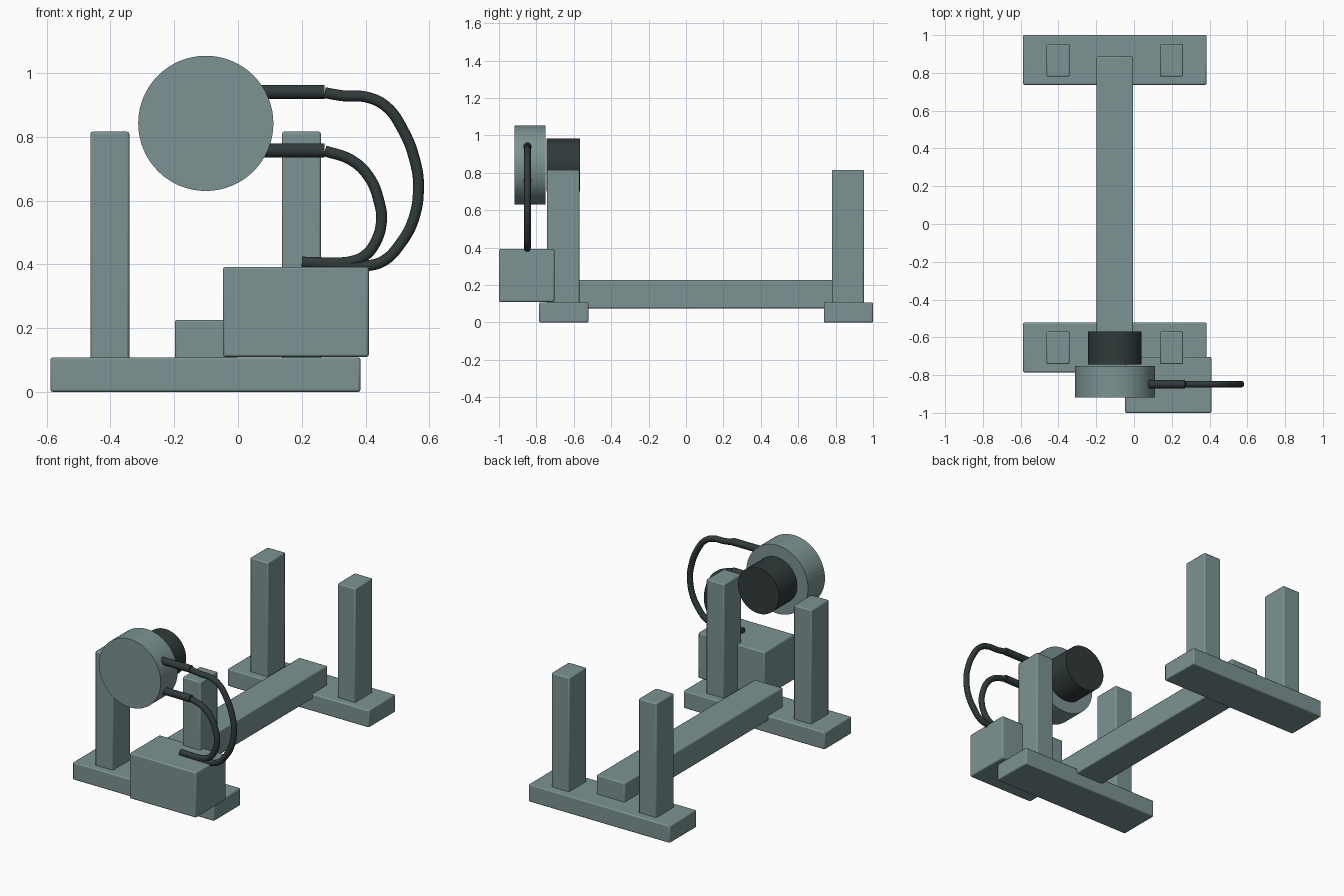
import bpy, math

if "Cube" in bpy.data.objects:
    bpy.data.objects.remove(bpy.data.objects["Cube"])


def material(name, rgb):
    m = bpy.data.materials.new(name)
    m.diffuse_color = (*rgb, 1)
    m.use_nodes = True
    m.node_tree.nodes["Principled BSDF"].inputs["Base Color"].default_value = m.diffuse_color
    return m


TEAL = material("grey_teal", (0.20, 0.29, 0.29))
DARK = material("dark_slate", (0.030, 0.042, 0.042))


def box(name, x, y, z, bevel=0.007):
    """Softly bevelled box from (min, max) ranges."""
    bpy.ops.mesh.primitive_cube_add(size=1, location=[(a + b) / 2 for a, b in (x, y, z)])
    o = bpy.context.object
    o.name = name
    o.scale = [b - a for a, b in (x, y, z)]
    bpy.ops.object.transform_apply(location=False, rotation=False, scale=True)
    mod = o.modifiers.new("soft_edges", "BEVEL")
    mod.width, mod.segments = bevel, 2
    o.data.materials.append(TEAL)
    bpy.ops.object.shade_smooth_by_angle(angle=math.radians(30))


def cylinder(name, radius, start, end, axis, mat, sides=64):
    """Cylinder along 'X' or 'Y' between two points."""
    mid = [(a + b) / 2 for a, b in zip(start, end)]
    rot = (math.pi / 2, 0, 0) if axis == "Y" else (0, math.pi / 2, 0)
    bpy.ops.mesh.primitive_cylinder_add(vertices=sides, radius=radius,
                                        depth=math.dist(start, end), location=mid, rotation=rot)
    o = bpy.context.object
    o.name = name
    o.data.materials.append(mat)
    bpy.ops.object.shade_smooth_by_angle(angle=math.radians(30))


def hose(name, points, y, radius):
    """Round hose through (x, z) points in a vertical plane."""
    c = bpy.data.curves.new(name, "CURVE")
    c.dimensions = "3D"
    c.bevel_depth, c.bevel_resolution, c.resolution_u = radius, 3, 6
    c.use_fill_caps = True
    s = c.splines.new("BEZIER")
    s.bezier_points.add(len(points) - 1)
    for p, (x, z) in zip(s.bezier_points, points):
        p.co = (x, y, z)
        p.handle_left_type = p.handle_right_type = "AUTO"
    c.materials.append(DARK)
    o = bpy.data.objects.new(name, c)
    bpy.context.collection.objects.link(o)


# Two cross feet, each with a pair of posts
for end, y0, y1 in (("front", -0.785, -0.522), ("back", 0.737, 1.0)):
    box(end + "_foot", (-0.588, 0.384), (y0, y1), (0, 0.108))
    for side, x in (("left", -0.402), ("right", 0.199)):
        box(f"{end}_{side}_post", (x - 0.061, x + 0.061), (y0 + 0.043, y1 - 0.048), (0.09, 0.816))

# Long beam joining the feet
box("beam", (-0.198, -0.004), (-0.67, 0.886), (0.076, 0.226))

# Control box at the front
box("control_box", (-0.047, 0.410), (-1.0, -0.704), (0.110, 0.392))

# Round housing with the dark motor behind it
CX, CZ, HY = -0.101, 0.842, -0.848
cylinder("round_housing", 0.212, (CX, -0.918, CZ), (CX, -0.752, CZ), "Y", TEAL)
cylinder("motor", 0.142, (CX, -0.745, CZ), (CX, -0.568, CZ), "Y", DARK)

# Straight pipe stubs leaving the housing
for name, z in (("upper_pipe", 0.941), ("lower_pipe", 0.757)):
    cylinder(name, 0.022, (0.03, HY, z), (0.271, HY, z), "X", DARK, 24)

# Flexible hoses looping down to the control box
hose("upper_hose", [(0.272, 0.938), (0.335, 0.928), (0.40, 0.925), (0.462, 0.897), (0.518, 0.82),
                    (0.556, 0.72), (0.566, 0.644), (0.550, 0.54), (0.508, 0.463),
                    (0.46, 0.413), (0.415, 0.397), (0.33, 0.398), (0.20, 0.405)], HY, 0.018)
hose("lower_hose", [(0.272, 0.756), (0.355, 0.727), (0.410, 0.675), (0.444, 0.59), (0.450, 0.537),
                    (0.432, 0.471), (0.397, 0.427), (0.35, 0.408), (0.30, 0.405),
                    (0.20, 0.407)], HY, 0.018)
